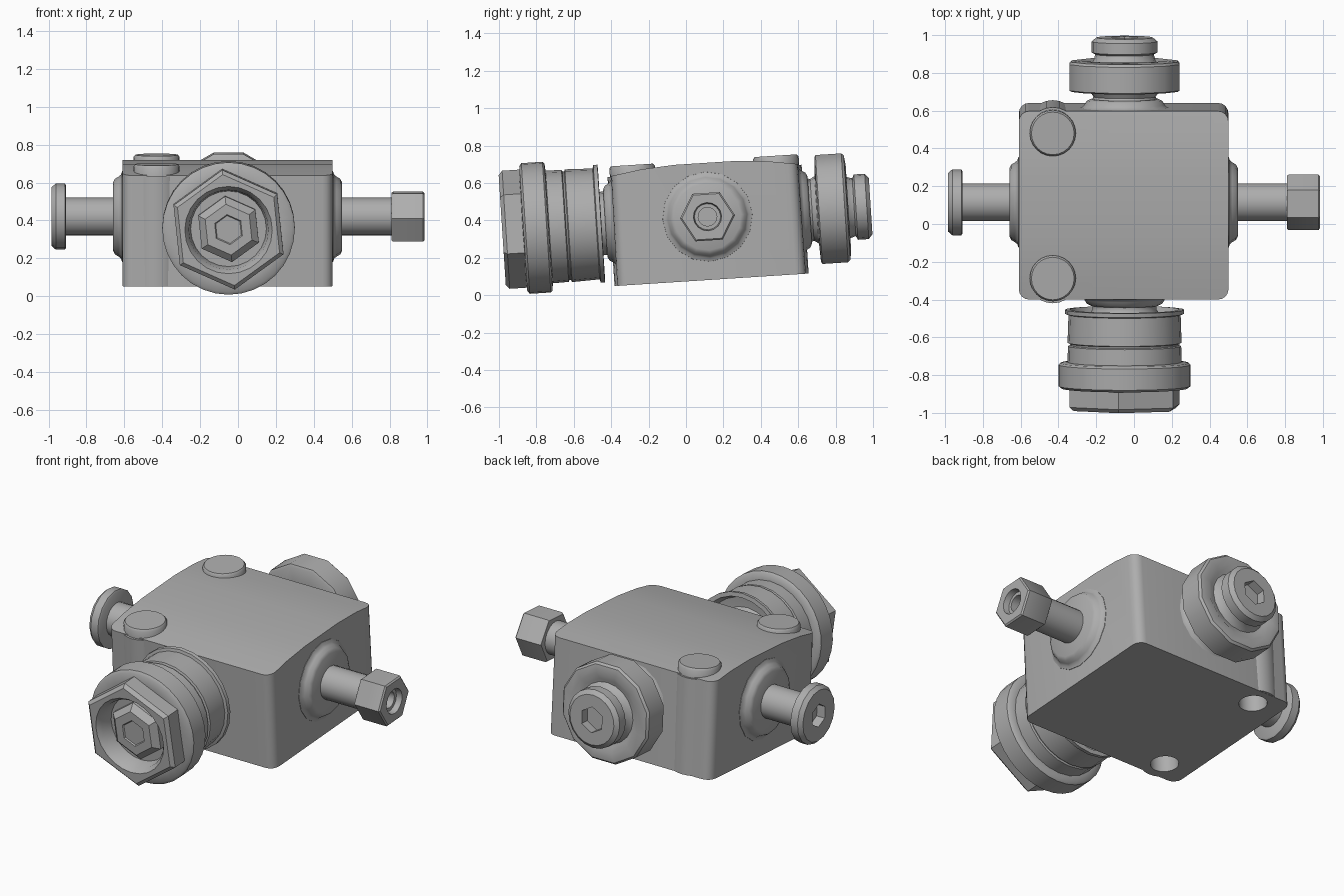
import bpy, bmesh, math
from mathutils import Matrix, Vector

cube = bpy.data.objects.get("Cube")
if cube:
    bpy.data.objects.remove(cube, do_unlink=True)

metal = bpy.data.materials.new("grey metal")
metal.use_nodes = True
GREY = (0.42, 0.42, 0.42, 1)
metal.diffuse_color = GREY
metal.node_tree.nodes["Principled BSDF"].inputs["Base Color"].default_value = GREY

# The whole block leans slightly about x
FRAME = Matrix.Translation((-0.05, 0.115, 0.42)) @ Matrix.Rotation(math.radians(3.7), 4, 'X')
LEFT, RIGHT, FRONT, BACK, UP = (Vector(v) for v in
                                ((1, 0, 0), (-1, 0, 0), (0, -1, 0), (0, 1, 0), (0, 0, 1)))


def finish(name, bm, matrix):
    bmesh.ops.recalc_face_normals(bm, faces=bm.faces)
    mesh = bpy.data.meshes.new(name)
    bm.to_mesh(mesh)
    bm.free()
    mesh.materials.append(metal)
    ob = bpy.data.objects.new(name, mesh)
    ob.matrix_world = FRAME @ matrix
    bpy.context.collection.objects.link(ob)
    return ob


def lathe(name, profile, axis, sides=24, phase=0, centre=(0, 0, 0)):
    """Turn (distance along axis, radius) points about an axis."""
    bm = bmesh.new()
    rings = []
    for d, r in profile:
        angles = [math.radians(phase) + math.tau * i / sides for i in range(sides)]
        rings.append([bm.verts.new((r * math.cos(a), r * math.sin(a), d)) for a in angles])
    for a, b in zip(rings, rings[1:]):
        for i in range(sides):
            j = (i + 1) % sides
            bm.faces.new((a[i], a[j], b[j], b[i]))
    bm.faces.new(rings[0])
    bm.faces.new(rings[-1])
    turn = Matrix() if axis == UP else axis.to_track_quat('Z', 'Y').to_matrix().to_4x4()
    return finish(name, bm, Matrix.Translation(centre) @ turn)


def cut(ob, cutter):
    mod = ob.modifiers.new("cut", 'BOOLEAN')
    mod.operation = 'DIFFERENCE'
    mod.solver = 'EXACT'
    mod.object = cutter
    bpy.context.view_layer.objects.active = ob
    bpy.ops.object.modifier_apply(modifier=mod.name)
    bpy.data.objects.remove(cutter, do_unlink=True)


# Crowned block with rounded upright corners
outline = [(-0.505, -0.338), (0.505, -0.338), (0.5, 0.25), (0.34, 0.275),
           (0.16, 0.288), (-0.16, 0.288), (-0.34, 0.275), (-0.5, 0.25)]
bm = bmesh.new()
face = bm.faces.new([bm.verts.new((-0.56, y, z)) for y, z in outline])
ext = bmesh.ops.extrude_face_region(bm, geom=[face])
bmesh.ops.translate(bm, vec=(1.11, 0, 0),
                    verts=[g for g in ext["geom"] if isinstance(g, bmesh.types.BMVert)])
upright = [e for e in bm.edges if abs(e.verts[0].co.z - e.verts[1].co.z) > 0.4]
bmesh.ops.bevel(bm, geom=upright, offset=0.055, segments=4, profile=0.5, affect='EDGES')
body = finish("body", bm, Matrix())

# Bolt columns, mounting holes and bolt heads on the right side
for word, y in (("front", -0.385), ("back", 0.385)):
    at = (-0.38, y, 0)
    column = lathe(word + "_bolt_column", [(-0.337, 0.135), (0.245, 0.135)], UP, 24, 0, at)
    for part in (body, column):
        cut(part, lathe("hole_cutter", [(-0.5, 0.08), (0.1, 0.08)], UP, 24, 0, at))
    lathe(word + "_bolt_head", [(0.215, 0.11), (0.225, 0.122), (0.29, 0.122), (0.302, 0.113)],
          UP, 24, 0, at)

# Filleted bosses around each port
for word, axis, d in (("left", LEFT, 0.55), ("right", RIGHT, 0.56),
                      ("front", FRONT, 0.498), ("back", BACK, 0.498)):
    lathe(word + "_boss", [(d - 0.02, 0.245), (d + 0.002, 0.24), (d + 0.008, 0.222),
                           (d + 0.02, 0.212), (d + 0.04, 0.2), (d + 0.05, 0.18)], axis, 16)

# Left rod with bored hex nut
lathe("left_rod", [(0.55, 0.1), (0.87, 0.1)], LEFT, 20)
nut = lathe("left_nut", [(0.86, 0.14), (0.868, 0.147), (1.027, 0.147), (1.035, 0.138)], LEFT, 6)
cut(nut, lathe("bore_cutter", [(0.94, 0.05), (1.0, 0.05), (1.0, 0.07), (1.05, 0.078)], LEFT, 16))

# Right rod with round socket head
lathe("right_rod", [(0.56, 0.1), (0.87, 0.1)], RIGHT, 20)
head = lathe("right_head", [(0.858, 0.165), (0.864, 0.175), (0.912, 0.175), (0.935, 0.155)], RIGHT, 16)
cut(head, lathe("socket_cutter", [(0.88, 0.07), (0.95, 0.07)], RIGHT, 6, 30))

# Back port: neck, thick washer and socket knob
lathe("back_neck", [(0.5, 0.19), (0.545, 0.17), (0.56, 0.165), (0.6, 0.19)], BACK, 20)
lathe("back_washer", [(0.585, 0.18), (0.59, 0.29), (0.597, 0.302), (0.735, 0.302), (0.748, 0.29),
                      (0.755, 0.235), (0.735, 0.2)], BACK, 12, 15)
knob = lathe("back_knob", [(0.72, 0.2), (0.75, 0.165), (0.785, 0.155), (0.795, 0.175),
                           (0.853, 0.175), (0.874, 0.15)], BACK, 20)
cut(knob, lathe("socket_cutter", [(0.82, 0.078), (0.9, 0.078)], BACK, 6, 30))

# Front port: neck, grooved drum, flange and recessed hex cap
lathe("front_neck", [(0.5, 0.19), (0.545, 0.17), (0.57, 0.17), (0.64, 0.22)], FRONT, 20)
lathe("front_drum", [(0.63, 0.2), (0.62, 0.27), (0.568, 0.29), (0.57, 0.316), (0.592, 0.314),
                     (0.597, 0.297), (0.745, 0.302), (0.75, 0.29), (0.758, 0.29),
                     (0.763, 0.3), (0.86, 0.302)], FRONT, 24)
lathe("front_flange", [(0.848, 0.3), (0.852, 0.34), (0.862, 0.35), (0.975, 0.35),
                       (0.987, 0.335), (0.99, 0.28)], FRONT, 32)
cap = lathe("front_hex_cap", [(0.98, 0.318), (1.08, 0.318), (1.1, 0.295)], FRONT, 6, 36)
cut(cap, lathe("recess_cutter", [(0.995, 0.2), (1.07, 0.21), (1.12, 0.245)], FRONT, 24))
lathe("front_plug", [(0.99, 0.175), (1.03, 0.175), (1.065, 0.135), (1.065, 0.08),
                     (1.058, 0.074)], FRONT, 6, 36)

# Smooth round surfaces, keep hard edges
for ob in bpy.context.collection.objects:
    ob.select_set(ob.type == 'MESH' and metal.name in ob.data.materials)
bpy.context.view_layer.objects.active = body
bpy.ops.object.shade_smooth_by_angle(angle=math.radians(40))
